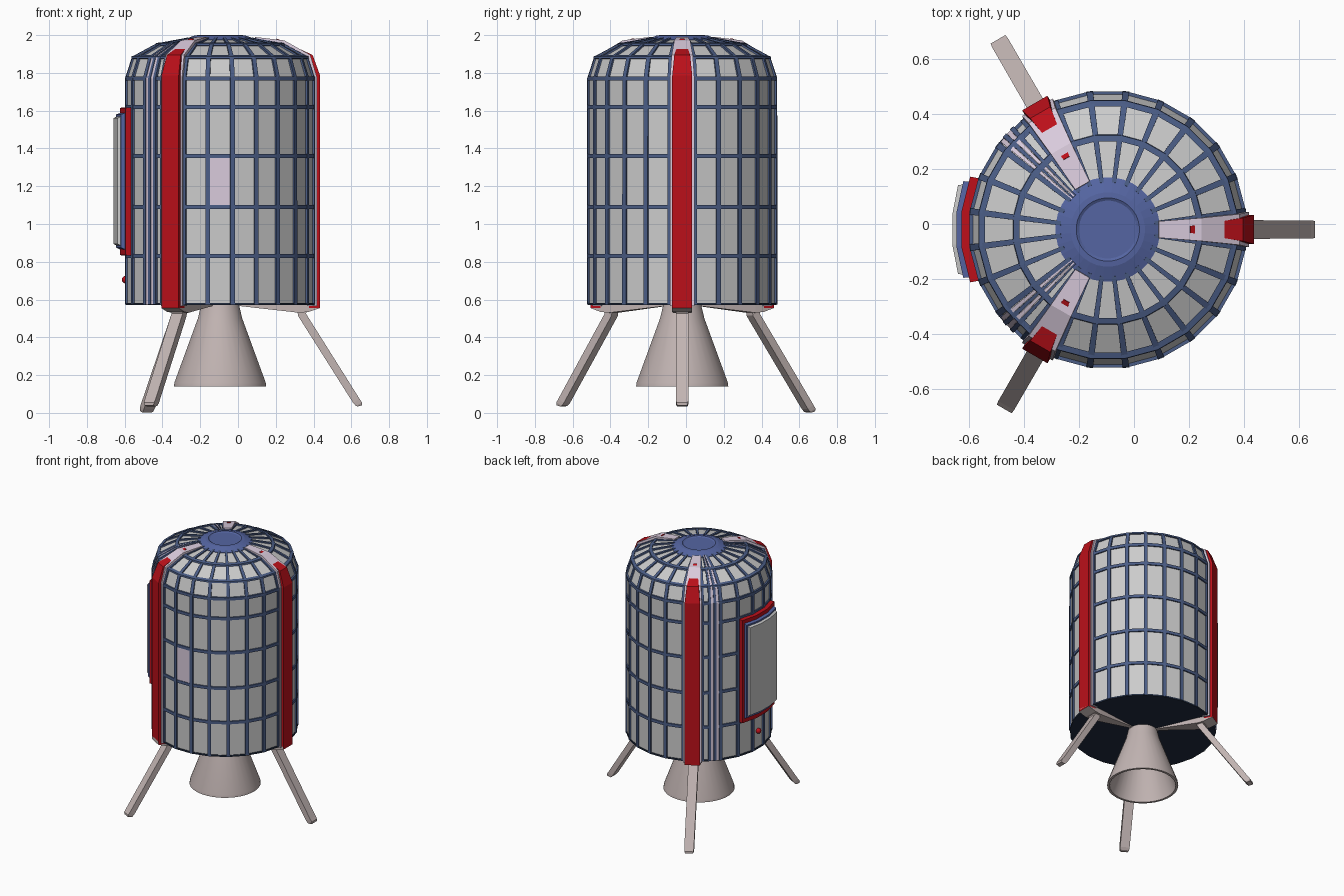
import bpy, bmesh
from math import sin, cos, radians, pi
from mathutils import Vector

if "Cube" in bpy.data.objects:
    bpy.data.objects.remove(bpy.data.objects["Cube"])

CX, CY = -0.095, -0.02      # axis of the capsule
SIDES = 24


def material(name, rgb):
    m = bpy.data.materials.new(name)
    m.diffuse_color = (*rgb, 1)
    m.use_nodes = True
    m.node_tree.nodes["Principled BSDF"].inputs["Base Color"].default_value = m.diffuse_color
    return m


RIB = material("rib_blue", (0.07, 0.11, 0.24))
CAP = material("cap_blue", (0.09, 0.13, 0.36))
RED = material("red", (0.50, 0.005, 0.01))
PALE = material("pale_pink", (0.70, 0.60, 0.72))
TAN = material("warm_metal", (0.54, 0.46, 0.45))
DARK = material("dark_base", (0.015, 0.025, 0.05))


def point(r, az, z, side=0.0):
    a = radians(az)
    return Vector((CX + r * cos(a) - side * sin(a), CY + r * sin(a) + side * cos(a), z))


def loft(name, sections, mat=None, ring=False, closed=True):
    """Skin matching cross-sections; ring joins last section to first."""
    bm = bmesh.new()
    rows = [[bm.verts.new(p) for p in s] for s in sections]
    n = len(rows[0])
    pairs = list(zip(rows, rows[1:])) + ([(rows[-1], rows[0])] if ring else [])
    for a, b in pairs:
        for i in range(n if closed else n - 1):
            j = (i + 1) % n
            bm.faces.new((a[i], a[j], b[j], b[i]))
    if not ring:
        bm.faces.new(rows[0])
        bm.faces.new(rows[-1])
    elif not closed:
        bm.faces.new([r[0] for r in rows])
        bm.faces.new([r[-1] for r in rows])
    bmesh.ops.recalc_face_normals(bm, faces=bm.faces)
    me = bpy.data.meshes.new(name)
    bm.to_mesh(me)
    bm.free()
    ob = bpy.data.objects.new(name, me)
    bpy.context.collection.objects.link(ob)
    if mat:
        me.materials.append(mat)
    return ob


def revolve(name, profile, mat=None, sides=SIDES, closed=False):
    step = 360 / sides
    return loft(name, [[point(r, (k + 0.5) * step, z) for r, z in profile]
                       for k in range(sides)], mat, ring=True, closed=closed)


def strip(name, az, stations, mat):
    """Radial bar; station = inner r, inner z, outer r, outer z, half width."""
    return loft(name, [[point(r0, az, z0, -w), point(r0, az, z0, w),
                        point(r1, az, z1, w), point(r1, az, z1, -w)]
                       for r0, z0, r1, z1, w in stations], mat)


def slab(name, az, inner, outer, mat=None, segs=3):
    """Curved plate; inner/outer = radius, half angle, bottom z, top z."""
    (r0, a0, b0, t0), (r1, a1, b1, t1) = inner, outer
    rows = []
    for k in range(segs + 1):
        f = 2 * k / segs - 1
        rows.append([point(r0, az + f * a0, b0), point(r0, az + f * a0, t0),
                     point(r1, az + f * a1, t1), point(r1, az + f * a1, b1)])
    return loft(name, rows, mat)


def smooth(ob):
    bpy.ops.object.select_all(action='DESELECT')
    ob.select_set(True)
    bpy.context.view_layer.objects.active = ob
    bpy.ops.object.shade_smooth_by_angle()


# Faceted hull with domed top
HULL = [(0.497, 0.575), (0.497, 1.77), (0.462, 1.88), (0.335, 1.948), (0.17, 1.978)]
revolve("hull_panels", HULL)
revolve("hull_base", [(0.503, 0.582), (0.503, 0.57)], DARK)

# Vertical ribs follow the hull profile
def rib_path(h, w):
    n = [(1, 0), (0.98, 0.2), (0.7, 0.7), (0.3, 0.95), (0.2, 1)]
    return [(r - 0.02 * a, z - 0.02 * b, r + h * a, z + h * b, w * (0.45 + 0.55 * r / 0.497))
            for (r, z), (a, b) in zip(HULL, n)]

for k in range(SIDES):
    strip("vertical_rib", (k + 0.5) * 15, rib_path(0.009, 0.012), RIB)

# Horizontal rib rings
for z in (0.83, 1.09, 1.36, 1.62, 1.77):
    revolve("ring_rib", [(0.48, z - 0.011), (0.506, z - 0.011),
                         (0.506, z + 0.011), (0.48, z + 0.011)], RIB, closed=True)
for r, z in HULL[2:4]:
    revolve("dome_ring_rib", [(r - 0.012, z - 0.01), (r + 0.012, z - 0.004),
                              (r + 0.010, z + 0.008), (r - 0.012, z + 0.014)], RIB, closed=True)

# Top cap
revolve("top_cap", [(0.19, 1.965), (0.19, 1.978), (0.135, 1.998),
                    (0.115, 2.0), (0.105, 1.994)], CAP, sides=32)

# Pale panel on the front
slab("pale_panel", 270, (0.48, 6.4, 1.101, 1.349), (0.501, 6.4, 1.101, 1.349), PALE, 1)

# Narrow striped conduits either side of the hatch
for side in (1, -1):
    for i, mat in enumerate((PALE, RIB, PALE, RIB)):
        path = [(a, b, c, d, w * (0.3 + 1.4 * (c - 0.15)) / 0.8)
                for a, b, c, d, w in rib_path(0.008 + 0.003 * (i % 2), 0.009)]
        strip("conduit_stripe", 180 + side * (40.3 + 2.1 * i), path, mat)

# Three spines, brackets and legs; the back left leg is a little longer
for az, ext in ((0, 0.0), (120, 1.0), (240, 0.0)):
    strip("spine_edge", az, [(0.46, 0.565, 0.512, 0.565, 0.064), (0.46, 1.77, 0.512, 1.78, 0.064),
                             (0.43, 1.87, 0.478, 1.895, 0.056), (0.32, 1.93, 0.340, 1.972, 0.042),
                             (0.18, 1.96, 0.185, 1.99, 0.03)], PALE)
    strip("red_spine", az, [(0.47, 0.555, 0.530, 0.555, 0.053), (0.47, 1.76, 0.530, 1.785, 0.053),
                            (0.44, 1.87, 0.490, 1.895, 0.042), (0.29, 1.945, 0.300, 1.982, 0.012)], RED)
    strip("leg_bracket", az, [(0.10, 0.58, 0.10, 0.566, 0.012), (0.42, 0.58, 0.42, 0.53, 0.05),
                              (0.47, 0.58, 0.47, 0.535, 0.053), (0.53, 0.58, 0.53, 0.555, 0.053)], TAN)
    dx, dz = 0.045 * ext, -0.032 * ext
    strip("leg", az, [(0.41, 0.545, 0.465, 0.555, 0.034), (0.412, 0.515, 0.455, 0.525, 0.034),
                      (0.705 + dx, 0.052 + dz, 0.738 + dx, 0.075 + dz, 0.033),
                      (0.719 + dx, 0.037 + dz, 0.752 + dx, 0.055 + dz, 0.031),
                      (0.730 + dx, 0.034 + dz, 0.752 + dx, 0.040 + dz, 0.027)], TAN)

# Hollow engine nozzle
smooth(revolve("engine_nozzle", [(0.10, 0.575), (0.118, 0.50), (0.243, 0.16), (0.245, 0.14),
                                 (0.228, 0.14), (0.225, 0.16), (0.09, 0.53)], TAN, sides=32))

# Layered side hatch
slab("hatch_frame", 180, (0.47, 22.5, 0.83, 1.62), (0.535, 21, 0.835, 1.615), RED)
slab("hatch_rim", 180, (0.50, 20, 0.85, 1.60), (0.553, 18.5, 0.875, 1.58), CAP)
slab("hatch_cover", 180, (0.54, 17.8, 0.88, 1.575), (0.567, 16.5, 0.895, 1.56))

# Small red knob below the hatch
bm = bmesh.new()
bmesh.ops.create_uvsphere(bm, u_segments=12, v_segments=8, radius=0.02)
bmesh.ops.translate(bm, verts=bm.verts, vec=point(0.5, 180, 0.705))
me = bpy.data.meshes.new("red_knob")
bm.to_mesh(me)
bm.free()
me.materials.append(RED)
knob = bpy.data.objects.new("red_knob", me)
bpy.context.collection.objects.link(knob)
smooth(knob)
